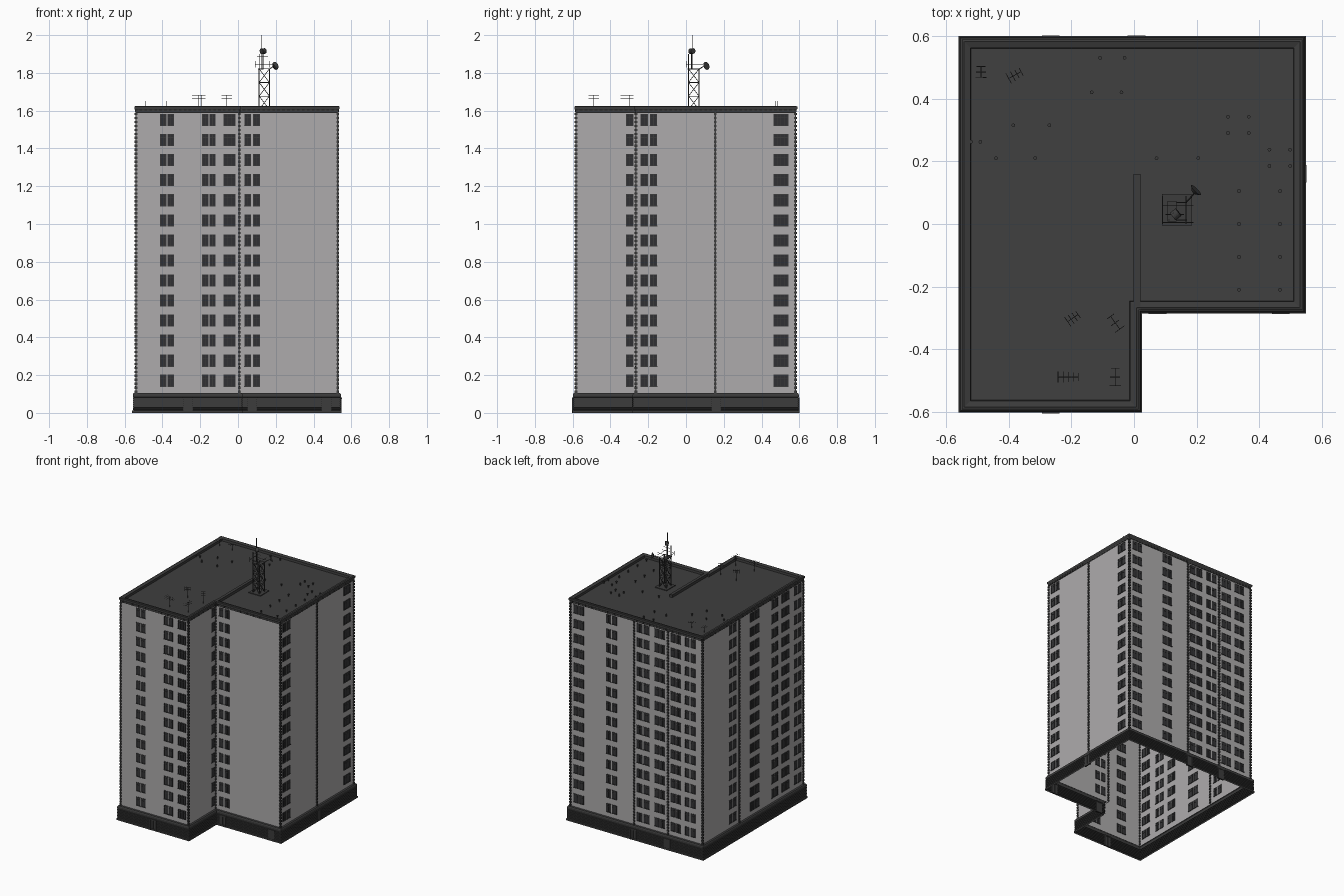
import bpy, bmesh, math
from mathutils import Vector, Matrix

if "Cube" in bpy.data.objects:
    bpy.data.objects.remove(bpy.data.objects["Cube"])

def mat(name, c):
    m = bpy.data.materials.new(name)
    m.diffuse_color = (c[0], c[1], c[2], 1)
    m.use_nodes = True
    m.node_tree.nodes["Principled BSDF"].inputs["Base Color"].default_value = m.diffuse_color
    return m

WALL = mat("wall_grey", (0.42, 0.41, 0.415))
DARK = mat("dark_trim", (0.045, 0.045, 0.045))
GLASS = mat("window_glass", (0.03, 0.03, 0.033))
ROOF = mat("roof_felt", (0.05, 0.05, 0.05))

# wall outline, counter-clockwise L shape
L, R, F, B, NX, NY = -0.54, 0.528, -0.582, 0.58, 0.006, -0.265
OUT = [(L, F), (NX, F), (NX, NY), (R, NY), (R, B), (L, B)]

def finish(bm, name, m, array=None):
    me = bpy.data.meshes.new(name)
    bm.to_mesh(me)
    bm.free()
    me.materials.append(m)
    ob = bpy.data.objects.new(name, me)
    bpy.context.collection.objects.link(ob)
    if array:
        a = ob.modifiers.new("repeat_up", 'ARRAY')
        a.use_relative_offset = False
        a.use_constant_offset = True
        a.count = array[0]
        a.constant_offset_displace = (0, 0, array[1])
    return ob

def offset(d):
    pts = []
    for i, p in enumerate(OUT):
        a = (Vector(p) - Vector(OUT[i - 1])).normalized()
        b = (Vector(OUT[(i + 1) % 6]) - Vector(p)).normalized()
        pts.append(Vector(p) + d * (Vector((a.y, -a.x)) + Vector((b.y, -b.x))))
    return pts

def loft(name, profile, m):
    """Sweep an (offset, z) profile round the outline."""
    bm = bmesh.new()
    rings = [[bm.verts.new((p.x, p.y, z)) for p in offset(d)] for d, z in profile]
    for a, b in zip(rings, rings[1:]):
        for i in range(6):
            j = (i + 1) % 6
            bm.faces.new((a[i], a[j], b[j], b[i]))
    return finish(bm, name, m)

def box(bm, x0, x1, y0, y1, z0, z1):
    mtx = Matrix.Translation(((x0 + x1) / 2, (y0 + y1) / 2, (z0 + z1) / 2)) @ \
        Matrix.Diagonal((x1 - x0, y1 - y0, z1 - z0, 1))
    bmesh.ops.create_cube(bm, size=1, matrix=mtx)

def wbox(bm, axis, c, a0, a1, d, z0, z1):
    """Box straddling a wall that runs along the given axis at position c."""
    if axis == 'x':
        box(bm, a0, a1, c - d, c + d, z0, z1)
    else:
        box(bm, c - d, c + d, a0, a1, z0, z1)

def rod(bm, p, q, r=0.0018, sides=5):
    p, q = Vector(p), Vector(q)
    mtx = Matrix.Translation((p + q) / 2) @ (q - p).to_track_quat('Z', 'Y').to_matrix().to_4x4()
    bmesh.ops.create_cone(bm, cap_ends=True, segments=sides, radius1=r, radius2=r,
                          depth=(q - p).length, matrix=mtx)

# walls, open at the bottom
loft("walls", [(0, 0.095), (0, 1.605)], WALL)

# plinth with horizontal stone courses
prof = [(0.02, 0), (0.02, 0.012)]
for i in range(7):
    z = 0.014 + i * 0.011
    prof += [(0.012, z), (0.012, z + 0.002), (0.017, z + 0.003), (0.017, z + 0.0105)]
prof += [(0.017, 0.098), (0.013, 0.104), (0, 0.106)]
loft("plinth", prof, DARK)

# parapet cornice and roof deck
loft("cornice", [(0, 1.588), (0.004, 1.594), (0.004, 1.602), (0.009, 1.610), (0.009, 1.622),
                 (0.002, 1.625), (-0.018, 1.620), (-0.020, 1.603)], DARK)
bm = bmesh.new()
bm.faces.new([bm.verts.new((p.x, p.y, 1.604)) for p in offset(-0.002)])
finish(bm, "roof_deck", ROOF)
bm = bmesh.new()
box(bm, NX - 0.007, NX + 0.014, NY - 0.01, 0.16, 1.60, 1.624)
finish(bm, "inner_parapet", DARK)

# cornice brackets
bm = bmesh.new()
for i, p in enumerate(OUT):
    q = OUT[(i + 1) % 6]
    ax = 'x' if p[1] == q[1] else 'y'
    k = 0 if ax == 'x' else 1
    c, lo, hi = p[1 - k], min(p[k], q[k]), max(p[k], q[k])
    n = int((hi - lo) / 0.026)
    for j in range(n):
        a = lo + (j + 0.5) * (hi - lo) / n
        wbox(bm, ax, c, a - 0.006, a + 0.006, 0.006, 1.592, 1.606)
finish(bm, "cornice_brackets", DARK)

# window columns: axis, wall position, list of (start, end, panes)
def pair(a, w=0.034, g=0.012):
    return [(a, a + w, 2), (a + w + g, a + 2 * w + g, 2)]

COLS = [
    ('x', F, pair(-0.412, 0.031, 0.01) + pair(-0.188, 0.03, 0.008) + [(-0.075, -0.015, 3)]),
    ('x', NY, pair(0.035, 0.033, 0.014)),
    ('y', NX, [(-0.315, -0.280, 2)]),
    ('y', R, pair(-0.24, 0.036, 0.014) + [(0.465, 0.54, 4)]),
    ('x', B, pair(0.42) + pair(0.155) + pair(-0.11, 0.044) + pair(-0.235) + pair(-0.365) + pair(-0.48)),
    ('y', L, pair(0.195) + pair(-0.07, 0.044) + pair(-0.285, 0.03, 0.01) + pair(-0.415) + pair(-0.555)),
]
Z0, Z1 = 0.142, 0.202
fr, gl = bmesh.new(), bmesh.new()
for ax, c, wins in COLS:
    for a, b, n in wins:
        wbox(gl, ax, c, a, b, 0.0015, Z0, Z1)
        wbox(fr, ax, c, a - 0.002, b + 0.002, 0.005, Z0 - 0.004, Z0)
        for z in (Z1 - 0.003, Z0 + 0.040):
            wbox(fr, ax, c, a, b, 0.003, z, z + 0.003)
        for i in range(n + 1):
            m = a + (b - a) * i / n
            wbox(fr, ax, c, m - 0.0015, m + 0.0015, 0.003, Z0, Z1)
PITCH = 0.1062
finish(fr, "window_frames", DARK, (14, PITCH))
finish(gl, "window_panes", GLASS, (14, PITCH))

# toothed strips at corners and along wall joints
bm = bmesh.new()
st = bmesh.new()
strips = OUT + [(R, 0.155), (0.012, B), (-0.262, B), (L, 0.16)]
for x, y in strips:
    box(bm, x - 0.007, x + 0.007, y - 0.007, y + 0.007, 0.106, 0.118)
    box(st, x - 0.003, x + 0.003, y - 0.003, y + 0.003, 0.1, 1.6)
finish(bm, "quoin_blocks", DARK, (71, 0.021))
finish(st, "joint_strips", DARK)

# entrance doors set in the plinth
bm = bmesh.new()
doors = [('x', F - 0.014, -0.265), ('x', NY - 0.014, 0.075), ('x', NY - 0.014, 0.468),
         ('x', B + 0.014, -0.265), ('x', B + 0.014, 0.008), ('y', R + 0.014, 0.16)]
for ax, c, a in doors:
    for s in (-1, 1):
        wbox(bm, ax, c, a + s * 0.022 - 0.004, a + s * 0.022 + 0.004, 0.007, 0, 0.076)
    wbox(bm, ax, c, a - 0.028, a + 0.028, 0.008, 0.074, 0.082)
    wbox(bm, ax, c, a - 0.02, a + 0.02, 0.0045, 0, 0.074)
    wbox(bm, ax, c, a - 0.001, a + 0.001, 0.006, 0, 0.07)
finish(bm, "entrance_doors", DARK)

# short roof vent pipes, in rows of (y, x, x)
bm = bmesh.new()
for y, *xs in [(0.53, -0.108, -0.03), (0.42, -0.135, -0.04), (0.315, -0.385, -0.27),
               (0.21, -0.44, -0.315, 0.072, 0.205), (0.342, 0.3, 0.366), (0.29, 0.3, 0.366),
               (0.237, 0.432, 0.498), (0.185, 0.432, 0.498), (0.105, 0.335, 0.466),
               (0, 0.335, 0.466), (-0.105, 0.335, 0.466), (-0.21, 0.335, 0.466),
               (0.262, -0.52, -0.49)]:
    for x in xs:
        rod(bm, (x, y, 1.602), (x, y, 1.615), 0.004, 8)
        rod(bm, (x, y, 1.615), (x, y, 1.620), 0.006, 8)
finish(bm, "roof_vents", DARK)

# aerials: mast, boom and cross elements
bm = bmesh.new()
def aerial(x, y, top, length, angle, n):
    d = Vector((math.cos(angle), math.sin(angle), 0))
    s = Vector((-d.y, d.x, 0))
    rod(bm, (x, y, 1.602), (x, y, top), 0.0012)
    for z in (top - 0.004, top - 0.018)[:1 if top < 1.66 else 2]:
        c = Vector((x, y, z))
        rod(bm, c - d * length / 2, c + d * length / 2, 0.001, 4)
        for i in range(n):
            e = c + d * length * (i / (n - 1) - 0.5)
            w = 0.018 - 0.006 * i / n
            rod(bm, e - s * w, e + s * w, 0.001, 4)
aerial(-0.195, -0.30, 1.682, 0.04, 0.6, 4)
aerial(-0.06, -0.315, 1.682, 0.05, 2.2, 3)
aerial(-0.21, -0.488, 1.682, 0.065, 0.0, 5)
aerial(-0.06, -0.488, 1.682, 0.055, 1.57, 3)
aerial(-0.488, 0.485, 1.65, 0.035, 1.57, 3)
aerial(-0.38, 0.475, 1.65, 0.045, 0.5, 4)
finish(bm, "roof_aerials", DARK)

# lattice tower
bm = bmesh.new()
box(bm, 0.09, 0.185, -0.005, 0.095, 1.602, 1.609)
cs = [(0.112, 0.013), (0.166, 0.013), (0.166, 0.069), (0.112, 0.069)]
for i, (x, y) in enumerate(cs):
    u, v = cs[(i + 1) % 4]
    rod(bm, (x, y, 1.60), (x, y, 1.82), 0.0032, 6)
    for k in range(3):
        a, b = 1.605 + k * 0.072, 1.605 + (k + 1) * 0.072
        rod(bm, (x, y, a), (u, v, b))
        rod(bm, (u, v, a), (x, y, b))
        rod(bm, (x, y, b), (u, v, b))
box(bm, 0.107, 0.135, 0.008, 0.074, 1.817, 1.823)
finish(bm, "lattice_tower", DARK)

# tower top: whip, side arms, drum and dish
bm = bmesh.new()
rod(bm, (0.125, 0.035, 1.82), (0.125, 0.035, 2.0), 0.0018)
rod(bm, (0.112, 0.013, 1.82), (0.112, 0.013, 1.90), 0.002)
rod(bm, (0.132, 0.03, 1.82), (0.132, 0.03, 1.93), 0.003, 6)
for y in (0.005, 0.06):
    rod(bm, (0.09, y, 1.845), (0.19, y, 1.845), 0.0013)
for x in (0.092, 0.166):
    rod(bm, (x, 0.0, 1.845), (x, 0.09, 1.845), 0.0013)
    rod(bm, (x, 0.005, 1.828), (x, 0.005, 1.862), 0.0013)
rod(bm, (0.10, 0.03, 1.885), (0.16, 0.03, 1.885), 0.0013)
rod(bm, (0.166, 0.069, 1.82), (0.19, 0.095, 1.836), 0.0025)
rod(bm, (0.124, 0.024, 1.914), (0.142, 0.038, 1.916), 0.015, 16)
aim = Vector((0.7, 0.7, 0.25)).to_track_quat('Z', 'Y').to_matrix().to_4x4()
mt = Matrix.Translation((0.194, 0.104, 1.836)) @ aim
bmesh.ops.create_cone(bm, cap_ends=True, segments=20, radius1=0.008, radius2=0.022, depth=0.012, matrix=mt)
ob = finish(bm, "tower_antennas", DARK)
